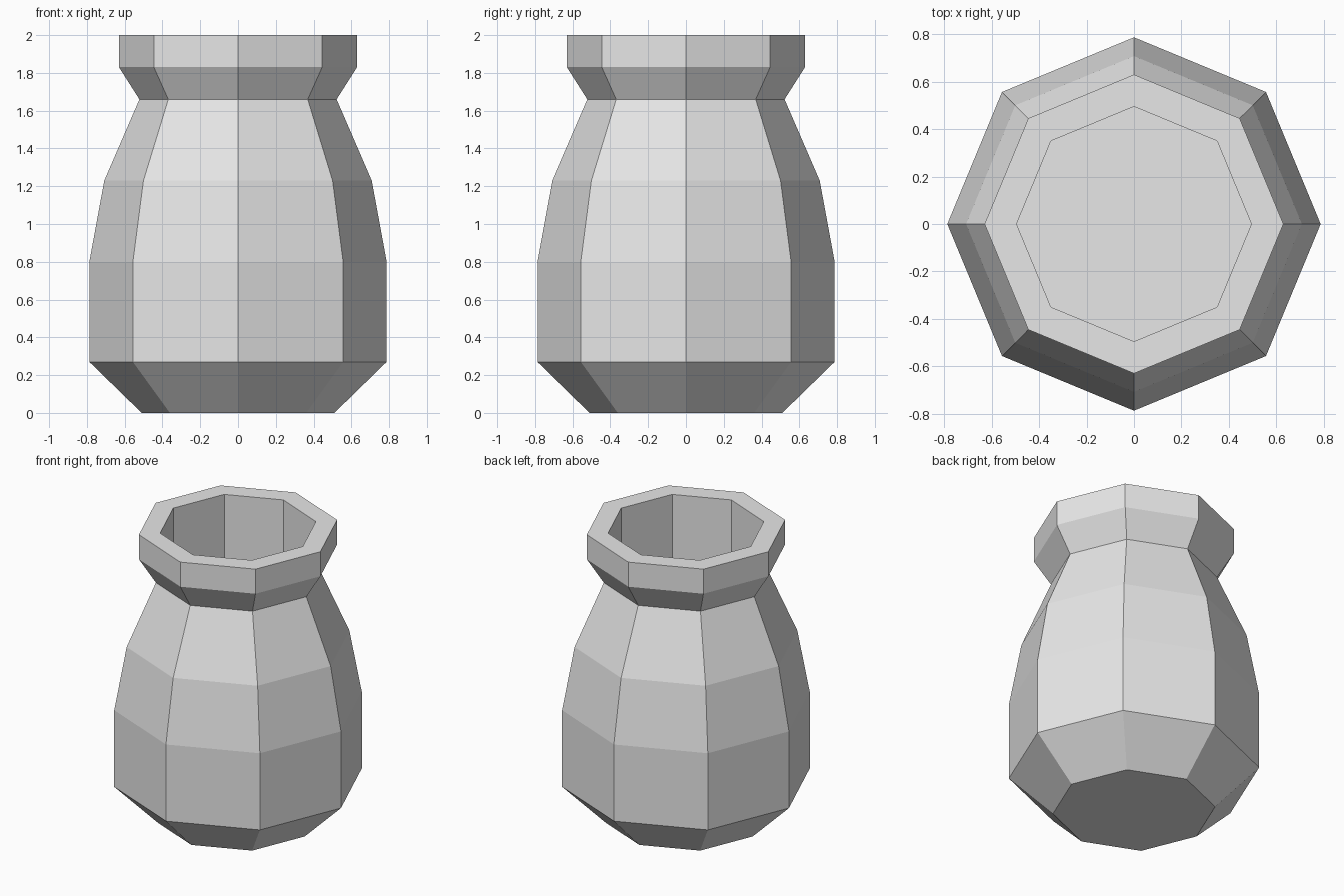
import bpy, bmesh
from math import cos, sin, pi

if "Cube" in bpy.data.objects:
    bpy.data.objects.remove(bpy.data.objects["Cube"], do_unlink=True)

SIDES = 8

# Plain grey clay
clay = bpy.data.materials.new("light_grey")
clay.use_nodes = True
grey = (0.8, 0.8, 0.8, 1.0)
clay.diffuse_color = grey
clay.node_tree.nodes["Principled BSDF"].inputs["Base Color"].default_value = grey

# Radius and height, from the base up the outside and down the inner wall
profile = [
    (0.51, 0.0), (0.787, 0.27), (0.787, 0.80), (0.708, 1.23),
    (0.522, 1.66), (0.63, 1.83), (0.63, 2.0),
    (0.495, 2.0), (0.495, 0.27),
]


def lathe(name, points, material):
    """Turn a profile into a faceted body closed at both ends."""
    bm = bmesh.new()
    rings = [[bm.verts.new((r * cos(2 * pi * i / SIDES), r * sin(2 * pi * i / SIDES), z))
              for i in range(SIDES)] for r, z in points]
    for low, high in zip(rings, rings[1:]):
        for i in range(SIDES):
            j = (i + 1) % SIDES
            bm.faces.new((low[i], low[j], high[j], high[i]))
    bm.faces.new(rings[0][::-1])   # underside
    bm.faces.new(rings[-1])        # inner floor
    bmesh.ops.recalc_face_normals(bm, faces=bm.faces)
    mesh = bpy.data.meshes.new(name)
    bm.to_mesh(mesh)
    bm.free()
    mesh.materials.append(material)
    obj = bpy.data.objects.new(name, mesh)
    bpy.context.collection.objects.link(obj)
    return obj


lathe("vase", profile, clay)
